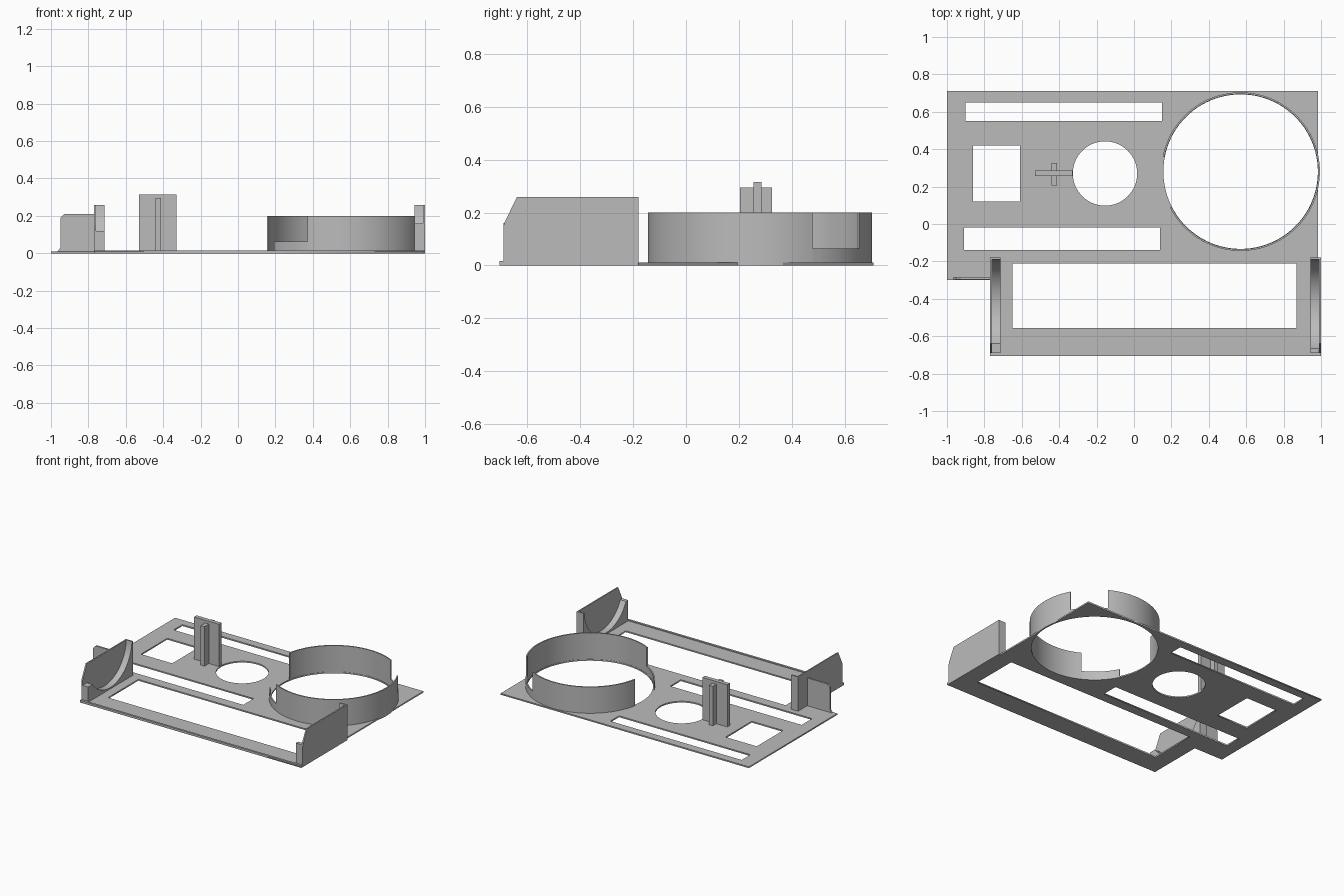
import bpy, bmesh
from math import sin, cos, radians, sqrt, atan2, tau, pi

cube = bpy.data.objects.get("Cube")
if cube:
    bpy.data.objects.remove(cube)

grey = bpy.data.materials.new("light_grey_plastic")
grey.use_nodes = True
GREY = (0.5, 0.5, 0.5, 1)
grey.diffuse_color = GREY
grey.node_tree.nodes["Principled BSDF"].inputs["Base Color"].default_value = GREY


def add_object(name, mesh, smooth=False):
    obj = bpy.data.objects.new(name, mesh)
    bpy.context.collection.objects.link(obj)
    mesh.materials.clear()
    mesh.materials.append(grey)
    if smooth:
        bpy.ops.object.select_all(action='DESELECT')
        obj.select_set(True)
        bpy.context.view_layer.objects.active = obj
        bpy.ops.object.shade_smooth_by_angle()
    return obj


def prism(name, profile, axis, low, high, smooth=False):
    """Extrude a 2D profile along one axis, from low to high."""
    def place(a, b, t):
        return {'X': (t, a, b), 'Y': (a, t, b), 'Z': (a, b, t)}[axis]
    bm = bmesh.new()
    rows = [[bm.verts.new(place(a, b, t)) for a, b in profile] for t in (low, high)]
    for row in rows:
        bm.faces.new(row)
    n = len(profile)
    for i in range(n):
        j = (i + 1) % n
        bm.faces.new((rows[0][i], rows[0][j], rows[1][j], rows[1][i]))
    bmesh.ops.recalc_face_normals(bm, faces=bm.faces)
    mesh = bpy.data.meshes.new(name)
    bm.to_mesh(mesh)
    bm.free()
    return add_object(name, mesh, smooth)


def rect(x0, x1, y0, y1):
    return [(x0, y0), (x1, y0), (x1, y1), (x0, y1)]


def arc(cx, cy, r, start, end, steps):
    angles = [start + (end - start) * i / steps for i in range(steps + 1)]
    return [(cx + r * cos(a), cy + r * sin(a)) for a in angles]


def sheet(name, loops, thickness):
    """Flat plate from an outline followed by its holes."""
    curve = bpy.data.curves.new(name + "_outline", 'CURVE')
    curve.dimensions = '2D'
    curve.fill_mode = 'BOTH'
    curve.extrude = thickness / 2
    for loop in loops:
        spline = curve.splines.new('POLY')
        spline.points.add(len(loop) - 1)
        for point, (x, y) in zip(spline.points, loop):
            point.co = (x, y, 0, 1)
        spline.use_cyclic_u = True
    temp = bpy.data.objects.new(name + "_outline", curve)
    mesh = bpy.data.meshes.new_from_object(temp)
    bpy.data.objects.remove(temp)
    obj = add_object(name, mesh)
    for v in mesh.vertices:
        v.co.z += thickness / 2
    return obj


# Base plate with its openings
PLATE = 0.01
RING = (0.57, 0.28)
outline = [(-1, 0.71), (-1, -0.3), (-0.77, -0.3), (-0.77, -0.705),
           (0.995, -0.705), (0.995, -0.19), (0.985, -0.19), (0.985, 0.71)]
sheet("base_plate", [
    outline,
    rect(-0.9, 0.15, 0.55, 0.65),
    rect(-0.91, 0.14, -0.14, -0.02),
    rect(-0.86, -0.61, 0.12, 0.42),
    rect(-0.65, 0.87, -0.555, -0.21),
    arc(-0.155, 0.27, 0.172, 0, tau * 63 / 64, 63),
    arc(*RING, 0.413, 0, tau * 95 / 96, 95),
], PLATE)
prism("front_lip", rect(-0.77, 1, -0.705, -0.69), 'Z', 0, 0.016)

# Round holder wall: tall sections, low sills in the notches
for name, start, end, top in (("ring_back_wall", 62, 169, 0.2),
                              ("ring_front_wall", 242, 388, 0.2),
                              ("ring_front_sill", 207, 242, 0.063),
                              ("ring_back_sill", 28, 62, 0.063)):
    a, b = radians(start), radians(end)
    steps = max(8, (end - start) // 4)
    profile = arc(*RING, 0.424, a, b, steps) + arc(*RING, 0.415, b, a, steps)
    prism(name, profile, 'Z', 0, top, True)

# End cradles: thin outer panel plus a block with a round seat
panel = [(-0.69, 0), (-0.18, 0), (-0.18, 0.258), (-0.64, 0.258), (-0.685, 0.165), (-0.69, 0.15)]
SEAT_Y, SEAT_Z, SEAT_R = -0.44, 0.27, 0.25
for side, outer, inner, seat, front_top in (("left", 1.0, 0.99, 0.945, 0.16),
                                            ("right", -0.77, -0.76, -0.715, 0.12)):
    prism(side + "_cradle_panel", panel, 'X', min(outer, inner), max(outer, inner))
    drop = SEAT_Z - front_top
    front = atan2(-drop, -sqrt(SEAT_R ** 2 - drop ** 2))
    curve = arc(SEAT_Y, SEAT_Z, SEAT_R, front, -0.05, 32)
    block = [(-0.69, 0), (-0.69, front_top)] + curve + [(-0.18, 0.258), (-0.18, 0)]
    prism(side + "_cradle_seat", block, 'X', min(inner, seat), max(inner, seat), True)

# Upright side tab with a small foot
tab = [(-0.975, 0), (-0.76, 0), (-0.76, 0.21), (-0.93, 0.21), (-0.95, 0.19),
       (-0.95, 0.03), (-0.96, 0.015)]
prism("side_tab", tab, 'Y', -0.298, -0.285)

# Cross-shaped post
prism("post_blade", rect(-0.53, -0.33, 0.256, 0.285), 'Z', 0, 0.315)
prism("post_rib", rect(-0.442, -0.412, 0.205, 0.325), 'Z', 0, 0.295)
